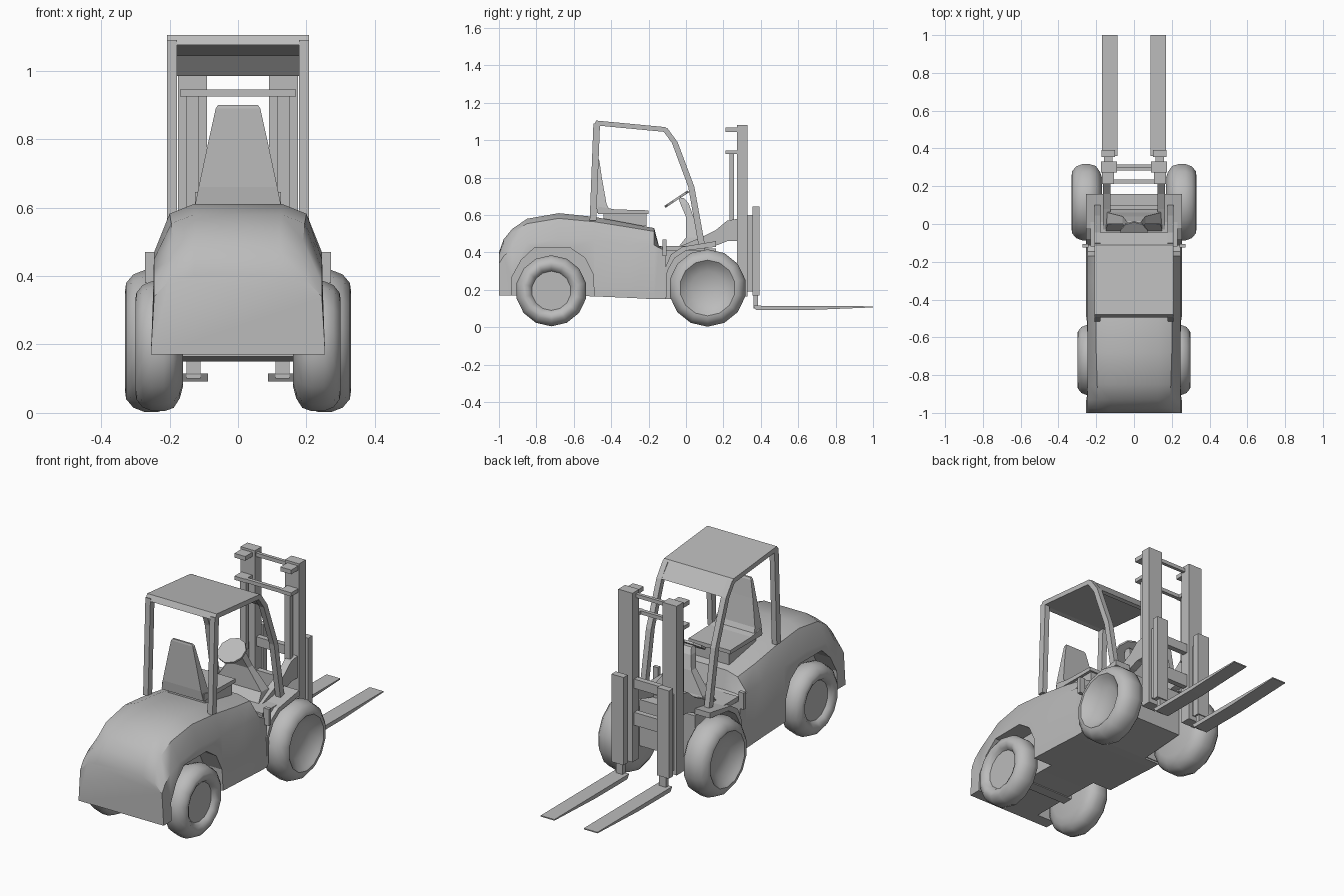
import bpy, bmesh, math
from mathutils import Vector

cube = bpy.data.objects.get("Cube")
if cube:
    bpy.data.objects.remove(cube)

grey = bpy.data.materials.new("plain_grey")
grey.use_nodes = True
grey.diffuse_color = (0.5, 0.5, 0.5, 1)
grey.node_tree.nodes["Principled BSDF"].inputs["Base Color"].default_value = (0.5, 0.5, 0.5, 1)


def finish(name, bm, smooth=None):
    bmesh.ops.recalc_face_normals(bm, faces=bm.faces)
    mesh = bpy.data.meshes.new(name)
    bm.to_mesh(mesh)
    bm.free()
    mesh.materials.append(grey)
    obj = bpy.data.objects.new(name, mesh)
    bpy.context.collection.objects.link(obj)
    if smooth:
        bpy.ops.object.select_all(action="DESELECT")
        obj.select_set(True)
        bpy.context.view_layer.objects.active = obj
        bpy.ops.object.shade_smooth_by_angle(angle=math.radians(smooth))
    return obj


def loft(name, rings, smooth=None, closed=False):
    """Skin a list of equal rings of points; cap the ends unless closed."""
    bm = bmesh.new()
    rows = [[bm.verts.new(p) for p in ring] for ring in rings]
    n = len(rows[0])
    pairs = list(zip(rows, rows[1:])) + ([(rows[-1], rows[0])] if closed else [])
    for a, b in pairs:
        for i in range(n):
            bm.faces.new((a[i], a[(i + 1) % n], b[(i + 1) % n], b[i]))
    if not closed:
        bm.faces.new(rows[0])
        bm.faces.new(rows[-1])
    return finish(name, bm, smooth)


def prism(name, profile, x0, x1):
    """Extrude a (y, z) profile from x0 to x1."""
    return loft(name, [[(x, y, z) for y, z in profile] for x in (x0, x1)])


def box(name, x0, x1, y0, y1, z0, z1):
    return prism(name, [(y0, z0), (y1, z0), (y1, z1), (y0, z1)], x0, x1)


def both(maker, name, shape, x0, x1):
    for side, s in (("left", 1), ("right", -1)):
        maker(side + "_" + name, shape, s * x0, s * x1)


def slab(name, shape, x0, x1):
    y0, y1, z0, z1 = shape
    return box(name, x0, x1, y0, y1, z0, z1)


# Rounded body: y, bottom, shoulder height, top height, hood half width
stations = [(-1, .17, .34, .40, .20), (-.975, .17, .38, .47, .19),
            (-.93, .17, .42, .525, .19), (-.85, .17, .45, .58, .195),
            (-.68, .17, .47, .61, .20), (-.49, .165, .46, .59, .20),
            (-.3, .157, .45, .555, .20), (-.17, .15, .44, .53, .19),
            (-.145, .15, .425, .435, .19), (-.11, .15, .41, .43, .19)]
rings = []
for y, zb, zs, zt, w in stations:
    half = [(.255, zb), (.245, zs), (w, zs + .8 * (zt - zs)), (w * .65, zt)]
    rings.append([(x, y, z) for x, z in half] + [(-x, y, z) for x, z in reversed(half)])
body = loft("body", rings, 35)

# Rear wheel arches cut from the body
arch = [(-.935, .1), (-.93, .27), (-.88, .36), (-.81, .425), (-.62, .425),
        (-.54, .37), (-.495, .28), (-.49, .1)]
for s in (1, -1):
    cutter = prism("arch_cutter", arch, s * .14, s * .4)
    cutter.hide_render = True
    cutter.hide_set(True)
    cut = body.modifiers.new("arch", "BOOLEAN")
    cut.object = cutter
    cut.solver = "EXACT"
bpy.context.view_layer.objects.active = body
body.select_set(True)
for m in list(body.modifiers):
    if m.type == "BOOLEAN":
        helper = m.object
        bpy.ops.object.modifier_apply(modifier=m.name)
        bpy.data.objects.remove(helper)

# Front chassis, cab floor and fenders
prism("front_chassis", [(-.11, .15), (.16, .17), (.16, .42), (-.11, .42)], -.165, .165)
box("cab_floor", -.23, .23, -.12, .1, .41, .435)
fender = [(-.115, .16), (-.105, .16), (-.1, .3), (-.06, .37), (0, .41), (.16, .43),
          (.16, .46), (.1, .45), (-.02, .43), (-.08, .39), (-.115, .31)]
both(prism, "front_fender", fender, .16, .255)
both(slab, "step_tab", (-.125, -.105, .38, .47), .24, .272)


# Wheels: revolve a tyre and hub section about the x axis
def wheel(name, s, y, z, r, x0, x1, hub, dish, hub_x):
    w = x1 - x0
    section = [(x0, 0), (x0, hub), (x0 + .01, r * .8), (x0 + .2 * w, r * .95),
               (x0 + .4 * w, r), (x0 + .65 * w, r), (x0 + .85 * w, r * .94),
               (x1 - .003, r * .82), (x1, r * .72), (x1 - .012, hub),
               (hub_x, dish), (hub_x, 0)]
    bm = bmesh.new()
    pts = [bm.verts.new((s * x, y, z + q)) for x, q in section]
    edges = [bm.edges.new(e) for e in zip(pts, pts[1:])]
    bmesh.ops.spin(bm, geom=pts + edges, cent=(0, y, z), axis=(1, 0, 0),
                   angle=math.tau, steps=14)
    bmesh.ops.remove_doubles(bm, verts=bm.verts, dist=.0005)
    finish(name, bm, 40)


for side, s in (("left", 1), ("right", -1)):
    wheel(side + "_front_wheel", s, .115, .21, .207, .17, .33, .135, .09, .285)
    wheel(side + "_rear_wheel", s, -.72, .195, .19, .16, .3, .115, .105, .272)
for name, y, z in (("front_axle", .115, .21), ("rear_axle", -.72, .195)):
    box(name, -.18, .18, y - .03, y + .03, z - .03, z + .03)

# Overhead guard: side frames and a roof that folds down at the front
rear_post = [(-.515, .57), (-.48, .57), (-.46, 1.08), (-.495, 1.09)]
front_post = [(.07, .42), (.105, .42), (.045, .75), (-.045, .99), (-.1, 1.065),
              (-.115, 1.04), (-.075, .985), (.012, .75)]
both(prism, "rear_post", rear_post, .178, .208)
both(prism, "front_post", front_post, .178, .208)
prism("roof", [(-.495, 1.075), (-.48, 1.105), (-.11, 1.07), (-.045, .99),
               (-.065, .985), (-.12, 1.045), (-.47, 1.078)], -.208, .208)

# Seat with a tapering back
box("seat_base", -.11, .11, -.44, -.21, .54, .605)
prism("seat_cushion", [(-.47, .605), (-.2, .605), (-.2, .625), (-.38, .63),
                       (-.47, .645)], -.125, .125)
loft("seat_back", [[(-w, y0, z), (w, y0, z), (w, y1, z), (-w, y1, z)]
                   for z, w, y0, y1 in ((.61, .125, -.475, -.40), (.66, .115, -.48, -.425),
                                        (.8, .085, -.48, -.45), (.89, .065, -.48, -.463),
                                        (.9, .058, -.478, -.468))])

# Steering console, column and wheel
loft("console", [[(-w, y0, z), (w, y0, z), (w, y1, z), (-w, y1, z)]
                 for z, w, y0, y1 in ((.43, .15, -.04, .08), (.48, .14, .0, .06),
                                      (.59, .06, .0, .04), (.66, .04, -.03, .015),
                                      (.69, .025, -.04, -.01))])
bm = bmesh.new()
bmesh.ops.create_cone(bm, cap_ends=True, segments=10, radius1=.075, radius2=.075, depth=.012)
steering = finish("steering_wheel", bm)
steering.location = (0, -.05, .685)
steering.rotation_euler = Vector((0, -.55, .83)).to_track_quat("Z", "Y").to_euler()

# Mast rails, lift cylinders and support arms
both(slab, "mast_rail", (.272, .33, .165, 1.08), .09, .175)
both(slab, "lift_cylinder", (.232, .256, .55, .94), .115, .15)
both(slab, "upper_bracket", (.212, .28, 1.045, 1.068), .105, .17)
both(slab, "lower_bracket", (.212, .28, .925, .945), .105, .17)
arm = [(-.04, .43), (.05, .41), (.17, .44), (.22, .46), (.275, .46), (.275, .58),
       (.22, .57), (.16, .52), (.08, .48)]
both(prism, "mast_arm", arm, .125, .165)
for name, shape in (("upper_crossbar", (.282, .3, 1.045, 1.065)),
                    ("cylinder_crossbar", (.215, .235, .925, .945)),
                    ("middle_crossbar", (.285, .315, .56, .61)),
                    ("lower_crossbar", (.285, .315, .36, .43))):
    slab(name, shape, -.17, .17)

# Fork carriage and forks
both(slab, "carriage_slide", (.32, .36, .19, .6), .115, .16)
both(slab, "carriage_rail", (.355, .392, .17, .645), .1, .172)
both(slab, "fork_shank", (.362, .386, .1, .2), .11, .15)
fork = [(.36, .115), (.375, .092), (.65, .092), (1, .106), (1, .112), (.385, .115)]
both(prism, "fork", fork, .088, .17)
